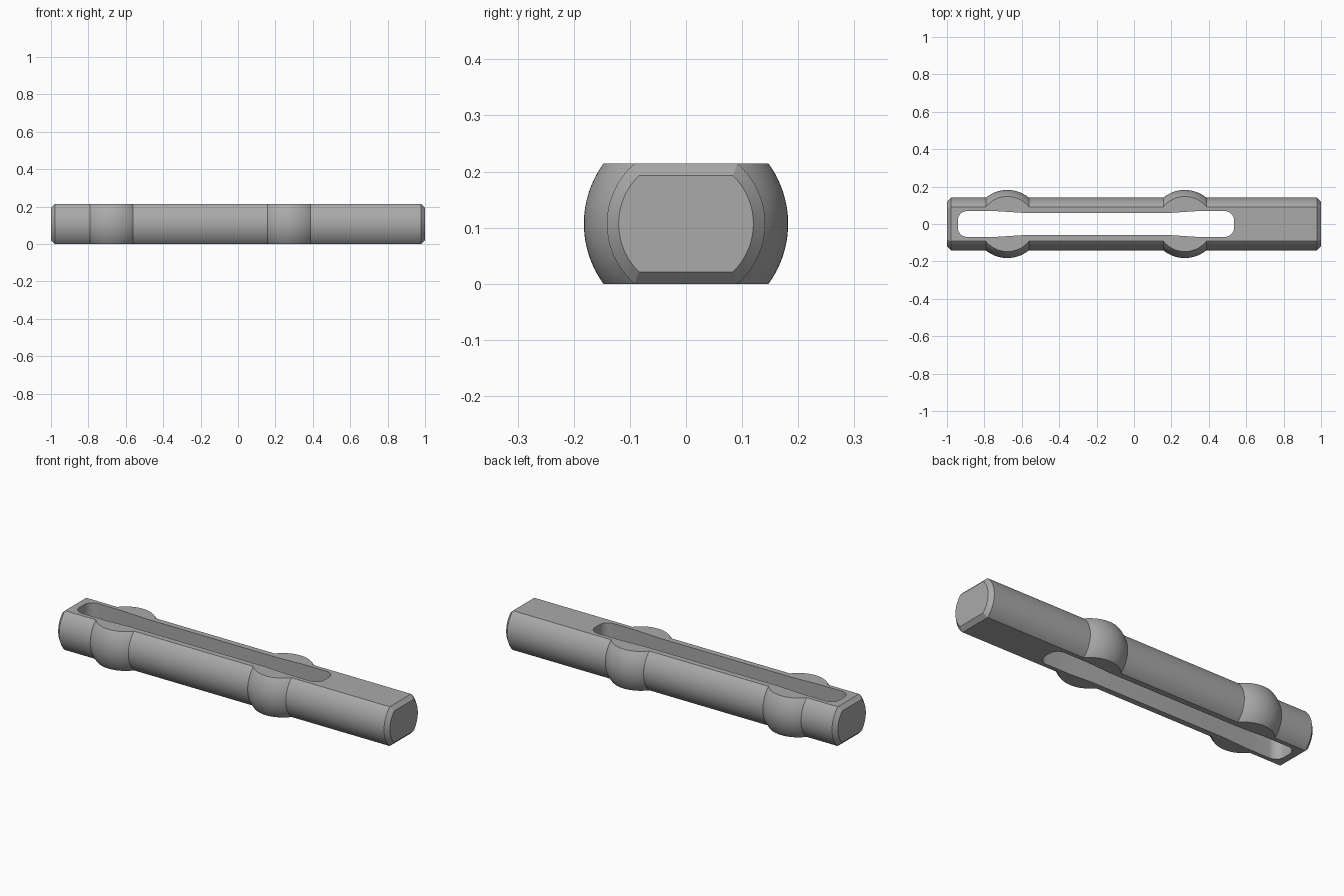
import bpy, bmesh, math
from mathutils import Vector

if "Cube" in bpy.data.objects:
    bpy.data.objects.remove(bpy.data.objects["Cube"])

ROD, BULGE, FLAT, CHAMFER = 0.141, 0.182, 0.107, 0.021
SEGMENTS = 128
BULGE_CENTRES = (-0.677, 0.272)

grey = bpy.data.materials.new("satin grey")
grey.use_nodes = True
grey.diffuse_color = (0.4, 0.4, 0.4, 1)
grey.node_tree.nodes["Principled BSDF"].inputs["Base Color"].default_value = (0.4, 0.4, 0.4, 1)


def make_object(name, bm):
    bmesh.ops.recalc_face_normals(bm, faces=bm.faces)
    mesh = bpy.data.meshes.new(name)
    bm.to_mesh(mesh)
    bm.free()
    mesh.materials.append(grey)
    obj = bpy.data.objects.new(name, mesh)
    bpy.context.collection.objects.link(obj)
    return obj


# Rod profile as (x, radius), with a spherical swelling at each bulge
profile = [(-1, ROD - CHAMFER), (-1 + CHAMFER, ROD)]
half_angle = math.asin(ROD / BULGE)
for cx in BULGE_CENTRES:
    for i in range(25):
        a = math.pi - half_angle + (2 * half_angle - math.pi) * i / 24
        profile.append((cx + BULGE * math.cos(a), BULGE * math.sin(a)))
profile += [(1 - CHAMFER, ROD), (1, ROD - CHAMFER)]

# Revolve the profile around x
bm = bmesh.new()
rings = []
for x, r in profile:
    angles = [2 * math.pi * (k + 0.5) / SEGMENTS for k in range(SEGMENTS)]
    rings.append([bm.verts.new((x, r * math.cos(a), r * math.sin(a))) for a in angles])
for a, b in zip(rings, rings[1:]):
    for k in range(SEGMENTS):
        n = (k + 1) % SEGMENTS
        bm.faces.new((a[k], a[n], b[n], b[k]))
bm.faces.new(rings[0])
bm.faces.new(rings[-1])


def slice_off(point, normal):
    """Cut away everything beyond the plane and cap the opening."""
    bmesh.ops.bisect_plane(bm, geom=bm.verts[:] + bm.edges[:] + bm.faces[:], dist=1e-6,
                           plane_co=point, plane_no=normal, clear_outer=True)
    open_edges = [e for e in bm.edges if e.is_boundary]
    bmesh.ops.holes_fill(bm, edges=open_edges, sides=0)


# Top and bottom flats, with chamfers at both ends
for side in (-1, 1):
    slice_off(Vector((0, 0, side * FLAT)), Vector((0, 0, side)))
    for end in (-1, 1):
        slice_off(Vector((end, 0, side * (FLAT - CHAMFER))), Vector((end, 0, side)).normalized())
bmesh.ops.translate(bm, verts=bm.verts, vec=(0, 0, FLAT))
body = make_object("slotted_rod", bm)

# Slot outline: rounded ends, slightly narrower in the middle
X0, X1, WIDE, NARROW, CORNER = -0.942, 0.535, 0.069, 0.06, 0.05
upper = []
for i in range(11):
    a = math.pi - math.pi / 2 * i / 10
    upper.append((X0 + CORNER + CORNER * math.cos(a), WIDE - CORNER + CORNER * math.sin(a)))
upper += [(-0.74, WIDE), (-0.6, NARROW), (0.2, NARROW), (0.34, WIDE)]
for i in range(11):
    a = math.pi / 2 * (1 - i / 10)
    upper.append((X1 - CORNER + CORNER * math.cos(a), WIDE - CORNER + CORNER * math.sin(a)))
outline = upper + [(x, -y) for x, y in reversed(upper)]

bm = bmesh.new()
face = bm.faces.new([bm.verts.new((x, y, -0.1)) for x, y in outline])
extruded = bmesh.ops.extrude_face_region(bm, geom=[face])
bmesh.ops.translate(bm, vec=(0, 0, 0.5),
                    verts=[g for g in extruded["geom"] if isinstance(g, bmesh.types.BMVert)])
cutter = make_object("slot_cutter", bm)
cutter.hide_render = True

# Cut the slot through the rod
cut = body.modifiers.new("slot", 'BOOLEAN')
cut.operation = 'DIFFERENCE'
cut.solver = 'EXACT'
cut.object = cutter
bpy.ops.object.select_all(action='DESELECT')
body.select_set(True)
bpy.context.view_layer.objects.active = body
bpy.ops.object.modifier_apply(modifier="slot")
bpy.data.objects.remove(cutter)
bpy.ops.object.shade_smooth_by_angle(angle=math.radians(25))
